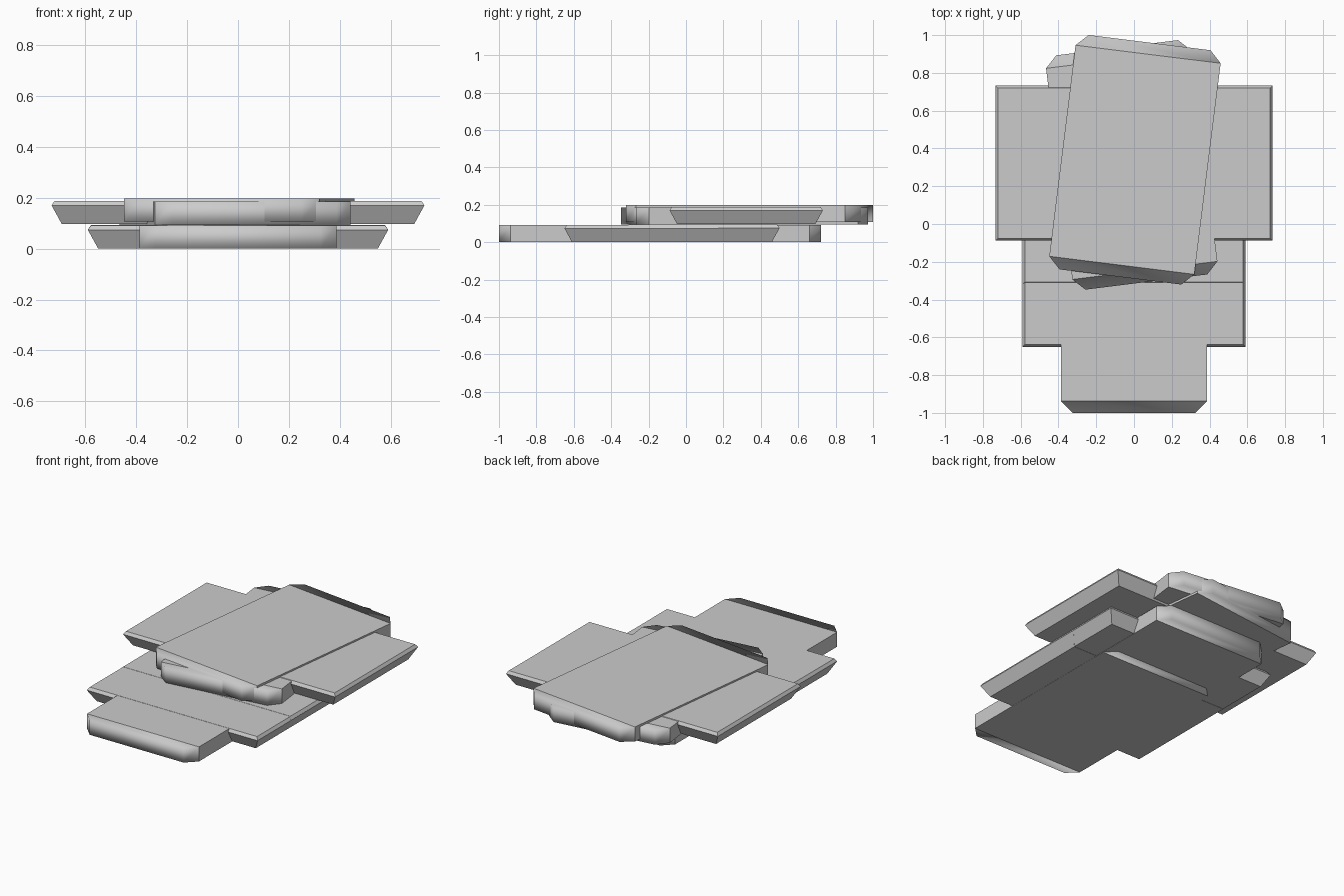
import bpy, bmesh, math

cube = bpy.data.objects.get("Cube")
if cube:
    bpy.data.objects.remove(cube, do_unlink=True)

GREY = (0.6, 0.6, 0.6, 1)
mat = bpy.data.materials.new("plain_grey")
mat.use_nodes = True
mat.diffuse_color = GREY
mat.node_tree.nodes["Principled BSDF"].inputs["Base Color"].default_value = GREY


def finish(name, bm, loc, angle=0):
    bmesh.ops.recalc_face_normals(bm, faces=bm.faces)
    mesh = bpy.data.meshes.new(name)
    bm.to_mesh(mesh)
    bm.free()
    mesh.materials.append(mat)
    obj = bpy.data.objects.new(name, mesh)
    obj.location = loc
    obj.rotation_euler.z = math.radians(angle)
    bpy.context.collection.objects.link(obj)
    return obj


def wide_panel(name, width, y, z):
    """Rectangular slab with a small top bevel and undercut sides."""
    bm = bmesh.new()
    rings = []
    for inset, h in ((0.04, 0), (0, 0.073), (0.012, 0.091)):
        a, b = width / 2 - inset, 0.41 - inset
        rings.append([bm.verts.new(p) for p in
                      ((-a, -b, h), (a, -b, h), (a, b, h), (-a, b, h))])
    for low, high in zip(rings, rings[1:]):
        for i in range(4):
            j = (i + 1) % 4
            bm.faces.new((low[i], low[j], high[j], high[i]))
    bm.faces.new(rings[0])
    bm.faces.new(rings[-1])
    finish(name, bm, (0, y, z))


def long_panel(name, x, y, z, angle=0):
    """Long slab with clipped corners and softly shaded ends."""
    a, b, cut, t = 0.387, 0.625, 0.062, 0.091
    outline = ((-a + cut, -b), (a - cut, -b), (a, -b + cut), (a, b - cut),
               (a - cut, b), (-a + cut, b), (-a, b - cut), (-a, -b + cut))
    bm = bmesh.new()
    low = [bm.verts.new((*p, 0)) for p in outline]
    high = [bm.verts.new((*p, t)) for p in outline]
    for ring in (low, high):
        for ids in ((7, 0, 1, 2), (2, 3, 6, 7), (3, 4, 5, 6)):
            bm.faces.new([ring[i] for i in ids])
    for i in range(8):
        j = (i + 1) % 8
        bm.faces.new((low[i], low[j], high[j], high[i]))
    # Long side walls stay crisp, the ends blend into the flat faces
    for f in bm.faces:
        f.smooth = True
    for e in bm.edges:
        e.smooth = not all(abs(abs(v.co.x) - a) < 1e-4 for v in e.verts)
        if all(abs(v.co.z - e.verts[0].co.z) < 1e-4 for v in e.verts):
            span = abs(e.verts[0].co.x - e.verts[1].co.x)
            if span > 1.9 * a:
                e.smooth = False
    finish(name, bm, (x, y, z), angle)


# Lower layer: two staggered wide panels and two staggered long panels
wide_panel("lower_front_wide_panel", 1.18, -0.24, 0.001)
wide_panel("lower_back_wide_panel", 1.18, 0.09, 0.002)
long_panel("lower_front_long_panel", 0, -0.375, 0)
long_panel("lower_back_long_panel", 0, 0.097, 0.0005)

# Upper layer: one wide panel crossed by two turned long panels
wide_panel("upper_wide_panel", 1.465, 0.322, 0.097)
long_panel("upper_long_panel_low", -0.012, 0.313, 0.094, 7.1)
long_panel("upper_long_panel_top", 0.005, 0.34, 0.107, -7.1)
